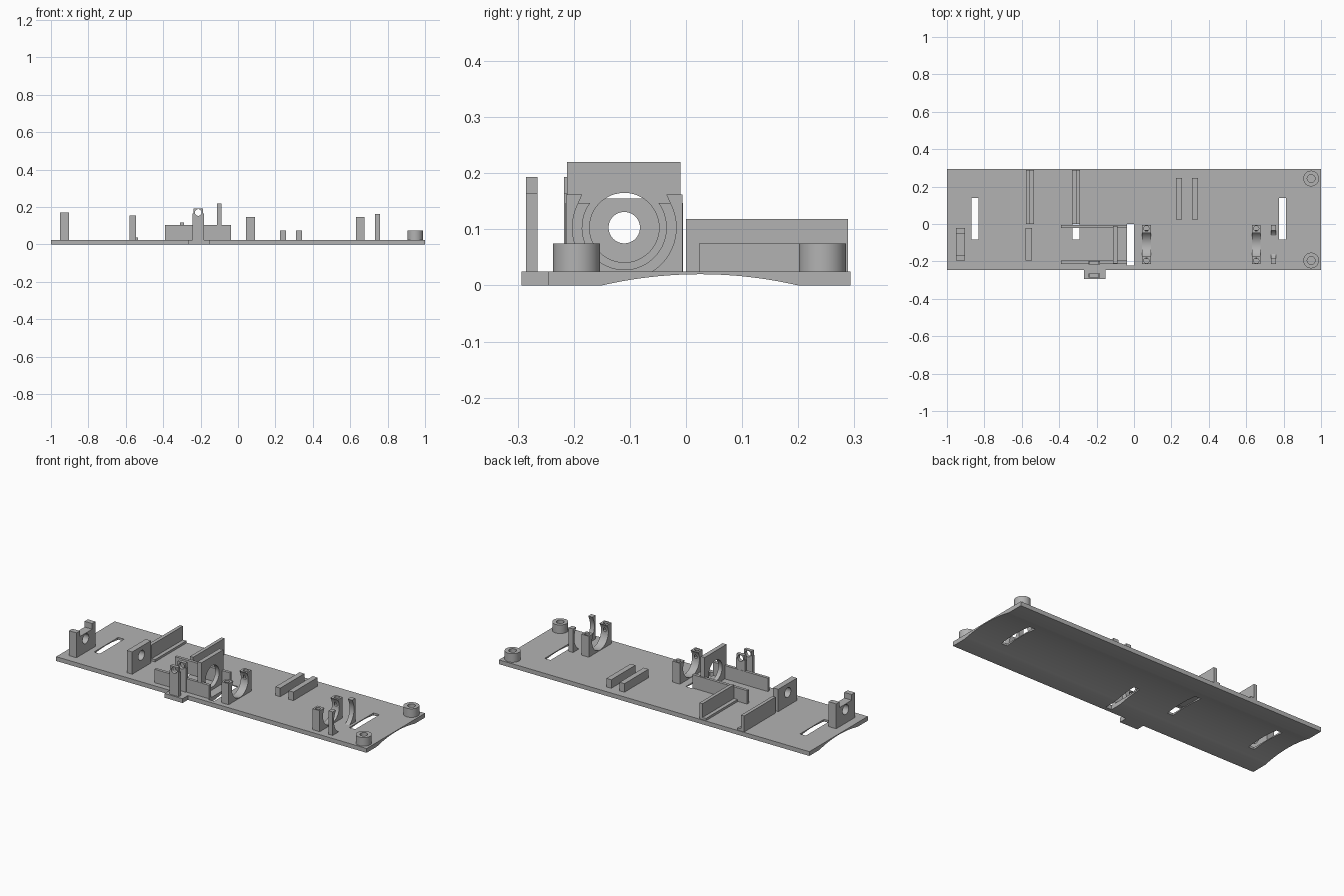
import bpy, bmesh, math
from mathutils import Vector

if "Cube" in bpy.data.objects:
    bpy.data.objects.remove(bpy.data.objects["Cube"])

gray = bpy.data.materials.new("plain_gray")
gray.use_nodes = True
gray.diffuse_color = (0.45, 0.45, 0.45, 1)
gray.node_tree.nodes["Principled BSDF"].inputs["Base Color"].default_value = (0.45, 0.45, 0.45, 1)

TOP = 0.025            # top of the base plate
FOOT = TOP - 0.001     # parts sink slightly into the plate
CY, CZ = -0.11, 0.103  # shared shaft axis


def prism(name, pts, axis, a, b):
    """Extrude a 2D profile along an axis from a to b."""
    def place(u, v, w):
        return {"x": (w, u, v), "y": (u, w, v), "z": (u, v, w)}[axis]
    bm = bmesh.new()
    face = bm.faces.new([bm.verts.new(place(u, v, a)) for u, v in pts])
    ext = bmesh.ops.extrude_face_region(bm, geom=[face])
    move = Vector(place(0, 0, b - a))
    bmesh.ops.translate(bm, vec=move, verts=[g for g in ext["geom"] if isinstance(g, bmesh.types.BMVert)])
    bmesh.ops.recalc_face_normals(bm, faces=bm.faces)
    mesh = bpy.data.meshes.new(name)
    bm.to_mesh(mesh)
    bm.free()
    mesh.materials.append(gray)
    ob = bpy.data.objects.new(name, mesh)
    bpy.context.collection.objects.link(ob)
    return ob


def box(name, x0, x1, y0, y1, z0, z1):
    return prism(name, [(x0, y0), (x1, y0), (x1, y1), (x0, y1)], "z", z0, z1)


def arc(cu, cv, r, a0, a1, n):
    angles = [a0 + (a1 - a0) * i / n for i in range(n + 1)]
    return [(cu + r * math.cos(t), cv + r * math.sin(t)) for t in angles]


def circle(cu, cv, r, n=48):
    return arc(cu, cv, r, 0, math.tau, n)[:-1]


def activate(ob):
    bpy.ops.object.select_all(action="DESELECT")
    ob.select_set(True)
    bpy.context.view_layer.objects.active = ob


def cut(ob, *cutters):
    for c in cutters:
        mod = ob.modifiers.new("cut", "BOOLEAN")
        mod.operation, mod.solver, mod.object = "DIFFERENCE", "EXACT", c
        activate(ob)
        bpy.ops.object.modifier_apply(modifier=mod.name)
        bpy.data.objects.remove(c)
    return ob


def smooth(ob):
    activate(ob)
    bpy.ops.object.shade_smooth_by_angle(angle=math.radians(30))


# Base plate with a hollowed underside and four slots
R = 0.776
half = math.asin(0.175 / R)
hollow = arc(0.025, 0.02 - R, R, math.pi / 2 + half, math.pi / 2 - half, 24)
plate = prism("base_plate", [(-0.245, 0)] + hollow + [(0.293, 0), (0.293, TOP), (-0.245, TOP)], "x", -1, 1)
slots = [(-0.87, -0.083, 0.14), (-0.33, -0.083, 0.14), (-0.037, -0.222, 0), (0.775, -0.083, 0.14)]
smooth(cut(plate, *[box("slot_cutter", x, x + 0.038, y0, y1, -0.1, 0.1) for x, y0, y1 in slots]))
box("side_tab", -0.267, -0.152, -0.293, -0.244, 0, TOP)

# Screw bosses
for side, y in (("right", -0.195), ("left", 0.243)):
    boss = prism("screw_boss_" + side, circle(0.947, y, 0.042), "z", FOOT, 0.075)
    smooth(cut(boss, prism("bore", circle(0.947, y, 0.021), "z", TOP, 0.2)))

# Low twin rails
for i, x in enumerate((0.225, 0.31)):
    box(f"low_rail_{i + 1}", x, x + 0.031, 0.023, 0.245, FOOT, 0.075)

# Board holder: two walls with an inner ledge
for name, x, step in (("outer", -0.577, 1), ("inner", -0.289, -1)):
    w, l = x + step * 0.02, x + step * 0.042
    box(name + "_holder_wall", min(x, w), max(x, w), 0, 0.289, FOOT, 0.118)
    box(name + "_holder_ledge", min(w, l), max(w, l), 0, 0.289, FOOT, 0.038)


def shaft_cutter(r):
    return prism("shaft_cutter", circle(CY, CZ, r), "x", -1.1, 1.1)


# Shaft supports
smooth(cut(box("bearing_block", -0.579, -0.545, -0.195, -0.022, FOOT, 0.155), shaft_cutter(0.028)))
bracket = box("end_bracket", -0.952, -0.904, -0.195, -0.022, FOOT, 0.17)
smooth(cut(bracket, box("notch", -1.1, -0.8, -0.165, -0.052, 0.137, 0.3), shaft_cutter(0.028)))
smooth(cut(box("tall_plate", -0.113, -0.088, -0.212, -0.01, FOOT, 0.22), shaft_cutter(0.062)))

# Housing side walls
for side, y in (("right", -0.213), ("left", -0.022)):
    box("housing_wall_" + side, -0.39, -0.037, y, y + 0.017, FOOT, 0.103)

# Saddle clips with screw holes in their arms
rise = math.asin(0.044 / 0.075)
saddle = arc(CY, CZ, 0.075, rise, -math.pi - rise, 40)
for i, x in enumerate((0.043, 0.63)):
    outline = [(-0.215, FOOT), (-0.005, FOOT), (-0.005, 0.147)] + saddle + [(-0.215, 0.147)]
    clip = prism(f"saddle_clip_{i + 1}", outline, "x", x, x + 0.047)
    holes = [prism("screw_cutter", circle(x + 0.0235, y, 0.014, 24), "z", 0.1, 0.2) for y in (-0.024, -0.196)]
    smooth(cut(clip, *holes))

# Snap hooks, mirrored about the shaft
low = math.asin((FOOT - CZ) / 0.0925)
high = math.asin(0.037 / 0.0925)
for side, s in (("left", 1), ("right", -1)):
    inner = arc(0, CZ, 0.0925, low, high, 20)
    outline = inner + [(0.075, 0.162), (0.104, 0.162), (0.104, FOOT)]
    smooth(prism("snap_hook_" + side, [(CY + s * u, v) for u, v in outline], "x", 0.732, 0.76))

# Pivot posts with a cross hole
for name, y in (("outer", -0.285), ("inner", -0.217)):
    outline = [(-0.242, FOOT), (-0.183, FOOT), (-0.183, 0.165), (-0.188, 0.165),
               (-0.188, 0.193), (-0.237, 0.193), (-0.237, 0.165), (-0.242, 0.165)]
    post = prism(name + "_pivot_post", outline, "y", y, y + 0.02)
    smooth(cut(post, prism("pivot_cutter", circle(-0.2125, 0.171, 0.018, 32), "y", y - 0.1, y + 0.1)))
